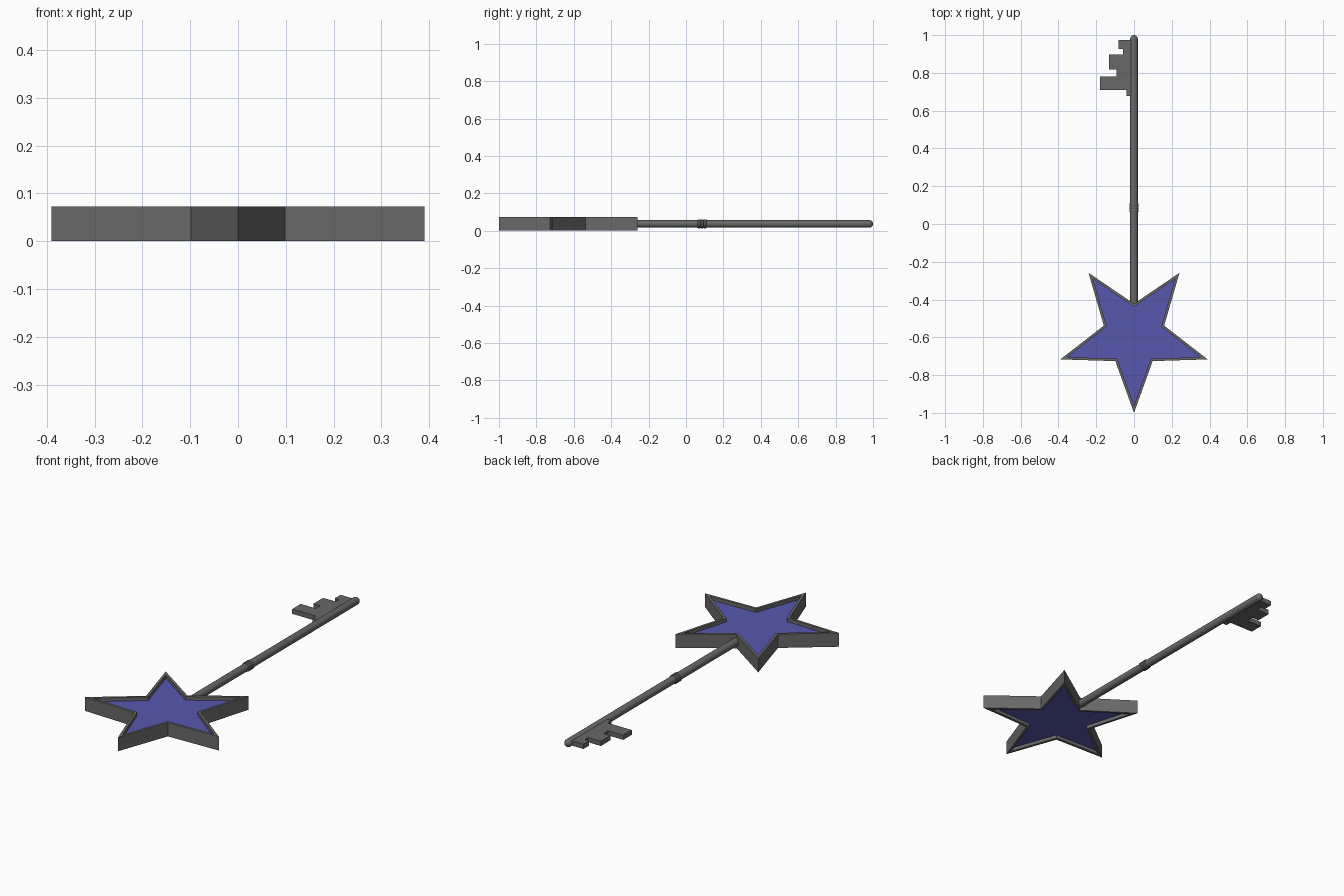
import bpy, bmesh
from math import sin, cos, pi

cube = bpy.data.objects.get("Cube")
if cube:
    bpy.data.objects.remove(cube)

MID = 0.0365      # height of the key's centre plane
STAR_Y = -0.59    # centre of the star


def material(name, rgb):
    m = bpy.data.materials.new(name)
    m.use_nodes = True
    m.diffuse_color = (*rgb, 1)
    m.node_tree.nodes["Principled BSDF"].inputs["Base Color"].default_value = (*rgb, 1)
    return m


grey = material("dark grey metal", (0.14, 0.14, 0.14))
blue = material("blue enamel", (0.095, 0.095, 0.43))


def finish(name, bm, mat, smooth=False):
    bmesh.ops.recalc_face_normals(bm, faces=bm.faces)
    mesh = bpy.data.meshes.new(name)
    bm.to_mesh(mesh)
    bm.free()
    mesh.materials.append(mat)
    obj = bpy.data.objects.new(name, mesh)
    bpy.context.collection.objects.link(obj)
    if smooth:
        bpy.ops.object.select_all(action='DESELECT')
        obj.select_set(True)
        bpy.context.view_layer.objects.active = obj
        bpy.ops.object.shade_smooth_by_angle(angle=0.7)
    return obj


def star(scale):
    pts = []
    for i in range(10):
        r = scale * (0.168 if i % 2 else 0.41)
        a = -pi / 2 + i * pi / 5
        pts.append((r * cos(a), STAR_Y + r * sin(a)))
    return pts


def plate(name, pts, thickness, mat):
    bm = bmesh.new()
    face = bm.faces.new([bm.verts.new((x, y, MID - thickness / 2)) for x, y in pts])
    top = bmesh.ops.extrude_face_region(bm, geom=[face])["geom"]
    bmesh.ops.translate(bm, vec=(0, 0, thickness),
                        verts=[v for v in top if isinstance(v, bmesh.types.BMVert)])
    return finish(name, bm, mat)


def lathe(name, profile, mat, sides=24):
    # Profile of (radius, y) pairs turned around the key's long axis
    bm = bmesh.new()
    rings = [[bm.verts.new((r * cos(2 * pi * i / sides), y, MID + r * sin(2 * pi * i / sides)))
              for i in range(sides)] for r, y in profile]
    for a, b in zip(rings, rings[1:]):
        for i in range(sides):
            j = (i + 1) % sides
            bm.faces.new((a[i], a[j], b[j], b[i]))
    bm.faces.new(rings[0])
    bm.faces.new(rings[-1])
    return finish(name, bm, mat, True)


# Star frame: a hollow rectangular band following the star outline
bm = bmesh.new()
loops = [[bm.verts.new((x, y, z)) for x, y in star(s)]
         for s, z in ((1, 0), (1, 2 * MID), (0.905, 2 * MID), (0.905, 0))]
for k in range(4):
    a, b = loops[k], loops[(k + 1) % 4]
    for i in range(10):
        j = (i + 1) % 10
        bm.faces.new((a[i], a[j], b[j], b[i]))
finish("star_frame", bm, grey)

# Recessed panel filling the frame
plate("star_panel", star(0.91), 0.036, blue)

# Shaft with a rounded far end
R = 0.02
tip = [(R * cos(t * pi / 12), 0.98 + R * sin(t * pi / 12)) for t in range(6)]
lathe("shaft", [(R, -0.43)] + tip + [(0.001, 1.0)], grey)

# Three raised rings on the shaft
for n in range(3):
    y = 0.07 + n * 0.016
    bead = [(0.019, y - 0.008), (0.023, y - 0.006), (0.0245, y),
            (0.023, y + 0.006), (0.019, y + 0.008)]
    lathe(f"collar_ring_{n + 1}", bead, grey)

# Stepped key bit
bit = [(0, 0.974), (-0.083, 0.974), (-0.083, 0.926), (-0.058, 0.926),
       (-0.058, 0.898), (-0.132, 0.898), (-0.132, 0.818), (-0.092, 0.818),
       (-0.092, 0.78), (-0.18, 0.78), (-0.18, 0.709), (-0.04, 0.709),
       (-0.04, 0.678), (0, 0.678)]
plate("key_bit", bit, 0.025, grey)
